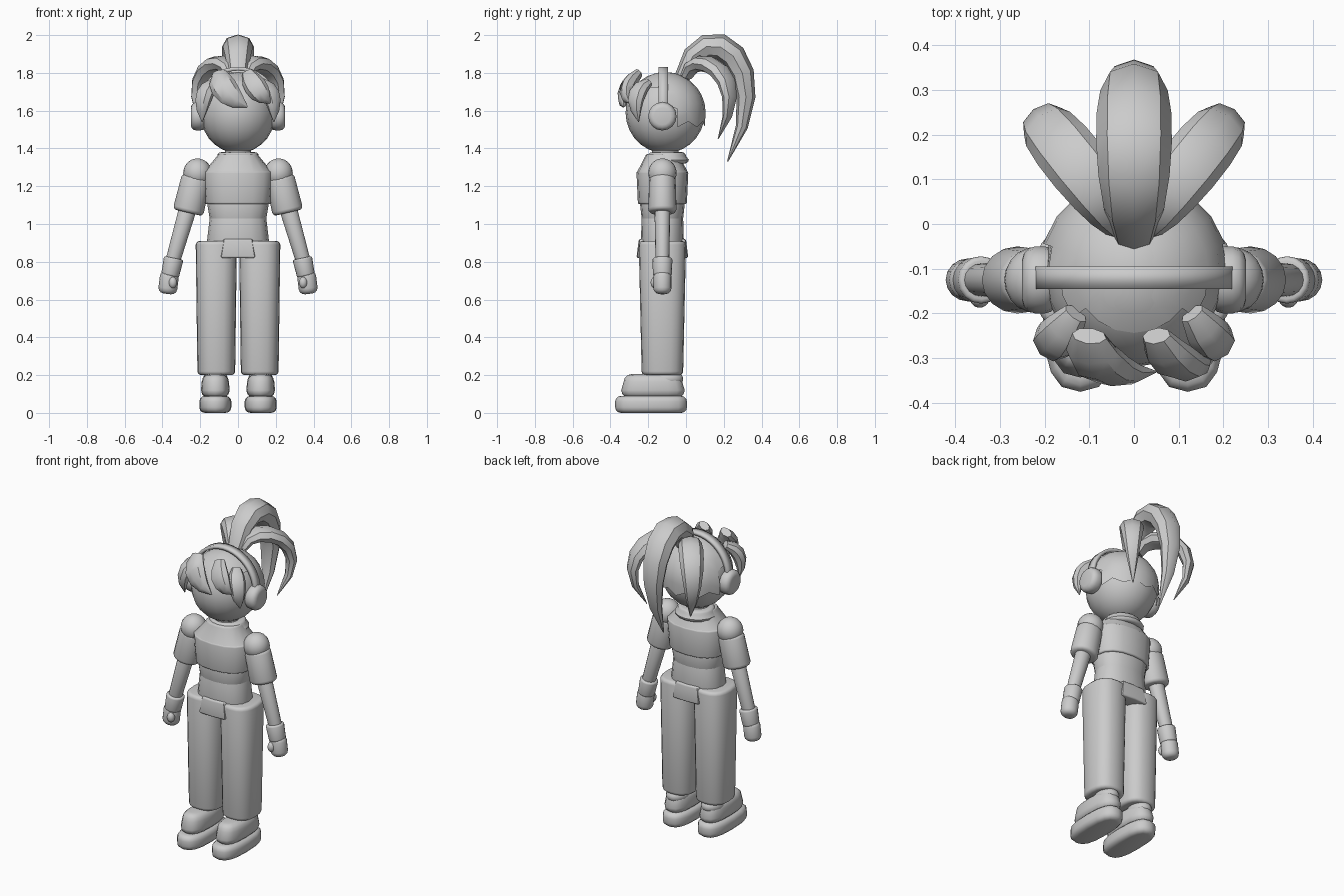
import bpy, bmesh, math
from mathutils import Vector, Matrix

cube = bpy.data.objects.get("Cube")
if cube:
    bpy.data.objects.remove(cube)

grey = bpy.data.materials.new("plain_grey")
grey.use_nodes = True
grey.diffuse_color = (.6, .6, .6, 1)
grey.node_tree.nodes["Principled BSDF"].inputs["Base Color"].default_value = grey.diffuse_color

X_AXIS, Y_AXIS = Vector((1, 0, 0)), Vector((0, 1, 0))
MID = -.125  # depth of the body's centre line
HEAD = Vector((0, -.11, 1.59))


def finish(name, bm, mirror=False):
    """Turn the bmesh into a smooth object with crisp edges, mirrored for paired parts."""
    bmesh.ops.recalc_face_normals(bm, faces=bm.faces)
    mesh = bpy.data.meshes.new(name)
    bm.to_mesh(mesh)
    bm.free()
    mesh.materials.append(grey)
    mesh.shade_smooth()
    mesh.set_sharp_from_angle(angle=math.radians(40))
    obj = bpy.data.objects.new(name, mesh)
    bpy.context.collection.objects.link(obj)
    if mirror:
        obj.modifiers.new("other_side", 'MIRROR')
    return obj


def skin(name, points, sizes, side, sides, power, mirror):
    """Join superellipse rings, each square to the path through the points."""
    bm = bmesh.new()
    loops = []
    last = len(points) - 1
    for i, (point, (wide, deep)) in enumerate(zip(points, sizes)):
        along = (points[min(i + 1, last)] - points[max(i - 1, 0)]).normalized()
        across = (side - along * side.dot(along)).normalized()
        out = along.cross(across)
        loop = []
        for k in range(sides):
            angle = math.tau * k / sides
            c, s = [math.copysign(abs(v) ** power, v) for v in (math.cos(angle), math.sin(angle))]
            loop.append(bm.verts.new(point + across * c * wide + out * s * deep))
        loops.append(loop)
    for lower, upper in zip(loops, loops[1:]):
        for k in range(sides):
            bm.faces.new((lower[k - 1], lower[k], upper[k], upper[k - 1]))
    bm.faces.new(loops[0])
    bm.faces.new(loops[-1])
    return finish(name, bm, mirror)


def pillar(name, start, end, size, end_size=None, rounding=.01, sides=16, power=1, mirror=False):
    """Straight tapering body with rounded rims; sizes are (half width, half depth)."""
    start, end, size = Vector(start), Vector(end), Vector(size)
    end_size = Vector(end_size) if end_size else size
    along = (end - start).normalized()
    points, sizes = [], []
    for base, extent, inward in ((start, size, along), (end, end_size, -along)):
        rim = []
        for step in range(4):
            angle = step * math.pi / 6
            inset = Vector((1, 1)) * rounding * (1 - math.sin(angle))
            rim.append((base + inward * rounding * (1 - math.cos(angle)), extent - inset))
        # The rim starts at the cap and widens towards the body
        rim = rim if inward == along else rim[::-1]
        points += [p for p, s in rim]
        sizes += [s for p, s in rim]
    side = Y_AXIS if abs(along.x) > .9 else X_AXIS
    return skin(name, points, sizes, side, sides, power, mirror)


def upright(name, x, y, bottom, top, size, end_size=None, **options):
    return pillar(name, (x, y, bottom), (x, y, top), size, end_size, **options)


def lock(name, controls, wide, deep, side=X_AXIS, steps=8, mirror=False):
    """Hair lock along a Bezier path that swells, then tapers to a point."""
    points, sizes = [], []
    for i in range(steps + 1):
        t = i / steps
        curve = [Vector(c) for c in controls]
        while len(curve) > 1:
            curve = [a.lerp(b, t) for a, b in zip(curve, curve[1:])]
        swell = max(math.sin(math.pi * (.15 + .85 * t)), .01) ** .7
        points += curve
        sizes.append((wide * swell, deep * swell))
    return skin(name, points, sizes, side, 8, 1, mirror)


def ball(name, centre, size, mirror=False):
    bm = bmesh.new()
    bmesh.ops.create_uvsphere(bm, u_segments=20, v_segments=14, radius=1,
                              matrix=Matrix.Translation(centre) @ Matrix.Diagonal((*size, 1)))
    return finish(name, bm, mirror)


# Head, and a hair cap with a zigzag hairline at the nape
ball("head", HEAD, (.2, .21, .215))
bm = bmesh.new()
bmesh.ops.create_uvsphere(bm, u_segments=20, v_segments=14, radius=.214)
bare = [v for v in bm.verts if v.co.z < -.08 or (v.co.y < 0 and v.co.z < .1 - v.co.y / 4)]
bmesh.ops.delete(bm, geom=bare, context='VERTS')
for v in bm.verts:
    if v.is_boundary and v.co.y > 0:
        spoke = round(10 * math.atan2(v.co.y, v.co.x) / math.pi)
        v.co.z -= .03 * (spoke % 2)
bmesh.ops.translate(bm, verts=bm.verts, vec=HEAD)
finish("hair_cap", bm)

# Headphones: half hoop over the head and two ear cups
bm = bmesh.new()
hoop = Matrix.Translation((0, -.12, 1.61)) @ Matrix.Rotation(math.pi / 2, 4, 'X')
bmesh.ops.create_cone(bm, cap_ends=False, segments=40, radius1=.222, radius2=.222, depth=.05, matrix=hoop)
bmesh.ops.delete(bm, geom=[v for v in bm.verts if v.co.z < HEAD.z], context='VERTS')
band = finish("headband", bm).modifiers.new("thickness", 'SOLIDIFY')
band.thickness = .02
pillar("ear_cups", (.17, MID, 1.57), (.25, MID, 1.57), (.075, .075), rounding=.03, mirror=True)

# Ponytail: a long middle lock and two shorter side locks
lock("ponytail_middle", [(0, -.02, 1.78), (0, .1, 2.15), (0, .5, 1.85), (0, .22, 1.33)], .085, .07)
lock("ponytail_sides", [(.03, 0, 1.78), (.05, .05, 1.95), (.32, .36, 1.8), (.15, .17, 1.45)],
     .07, .045, side=Vector((.8, -.6, 0)), mirror=True)

# Fringe: temple locks and two swept bangs
lock("temple_locks", [(.13, -.2, 1.75), (.2, -.3, 1.7), (.19, -.25, 1.54)],
     .05, .04, side=Vector((1, 1, 0)), steps=5, mirror=True)
slant = Vector((1, 0, .5))
lock("bang_right", [(-.1, -.25, 1.8), (-.1, -.35, 1.7), (.05, -.33, 1.62)], .07, .04, slant, 5)
lock("bang_left", [(.05, -.25, 1.8), (.1, -.35, 1.7), (.17, -.3, 1.64)], .06, .04, slant, 5)

# Torso, cropped jacket and collar
upright("neck", 0, -.11, 1.3, 1.4, (.07, .07))
upright("hips", 0, MID, .85, 1.04, (.17, .115), (.15, .11), power=.85)
upright("waist", 0, MID, 1.02, 1.13, (.15, .11), (.165, .12), power=.85)
upright("jacket", 0, MID, 1.105, 1.28, (.175, .13), (.186, .137), power=.85)
upright("jacket_yoke", 0, MID, 1.26, 1.37, (.186, .137), (.11, .09), power=.85)
upright("collar", 0, -.1, 1.32, 1.38, (.125, .115), (.11, .1), rounding=.02)

# Flared waist flaps, front and back
for label, y in (("front", -.215), ("back", -.035)):
    upright("waist_flap_" + label, 0, y, .82, .92, (.1, .046), (.085, .036), sides=8, power=.4)

# Wide trousers and chunky shoes
upright("trouser_legs", .115, MID, .2, .91, (.1, .11), (.109, .125),
        rounding=.02, sides=20, power=.8, mirror=True)
upright("shoe_soles", .12, -.185, 0, .09, (.085, .19), rounding=.03, power=.75, mirror=True)
upright("shoe_uppers", .12, -.175, .08, .205, (.076, .168), (.072, .155),
        rounding=.04, power=.75, mirror=True)
ball("ankles", (.12, -.1, .18), (.065, .085, .05), mirror=True)

# Arms: shoulder, puffed sleeve, forearm, cuff and mitten hand
ball("shoulders", (.215, MID, 1.27), (.075, .075, .077), mirror=True)
pillar("sleeves", (.22, MID, 1.25), (.265, MID, 1.06), (.078, .07), (.082, .075), rounding=.02, mirror=True)
pillar("forearms", (.26, MID, 1.1), (.355, MID, .77), (.047, .042), (.038, .036), mirror=True)
pillar("cuffs", (.34, MID, .82), (.36, MID, .725), (.052, .053), (.048, .05), mirror=True)
pillar("hands", (.36, MID, .75), (.375, MID, .63), (.05, .048), rounding=.03, mirror=True)
ball("thumbs", (.345, MID - .04, .69), (.022, .022, .03), mirror=True)
